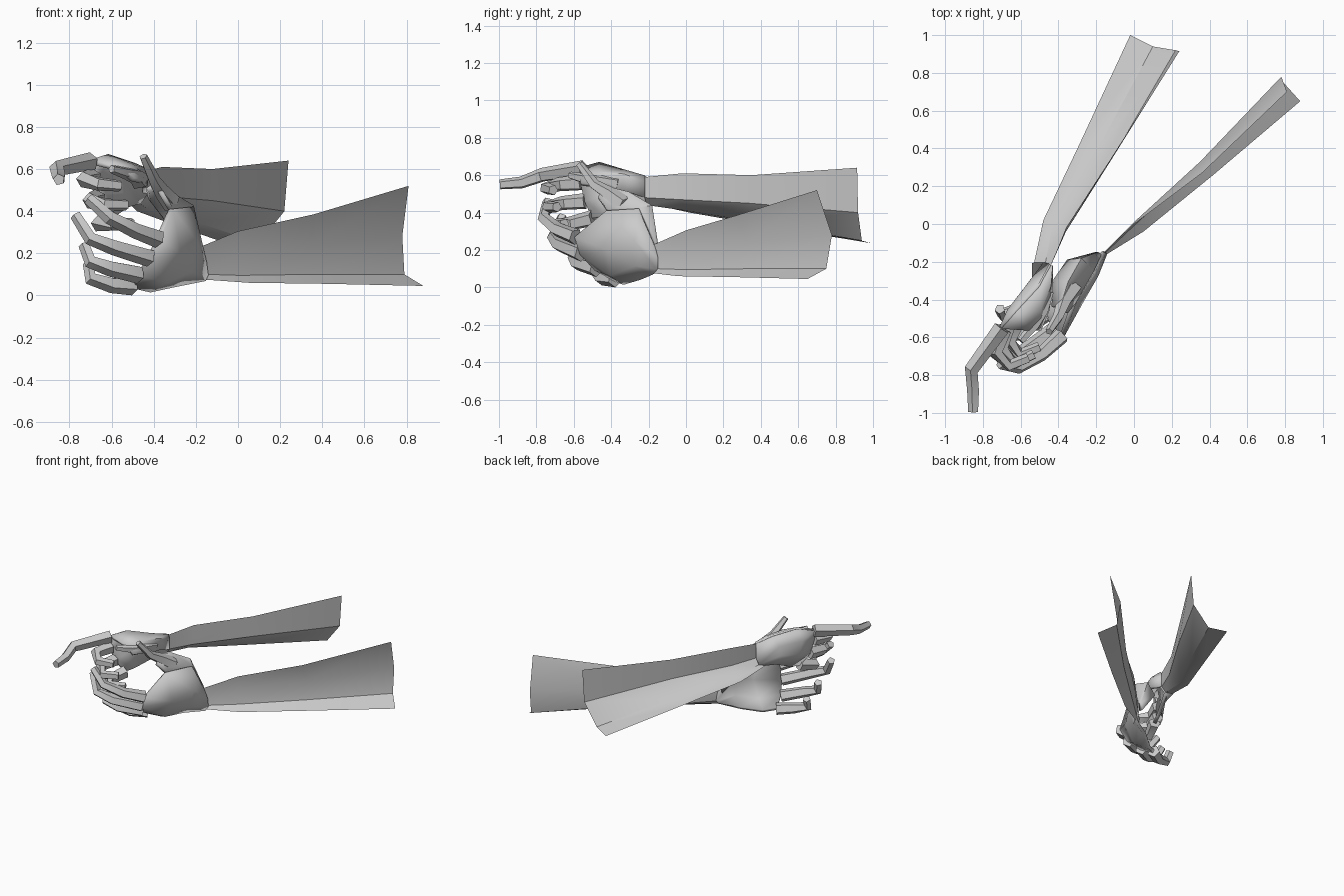
import bpy
import bmesh
from mathutils import Vector

cube = bpy.data.objects.get("Cube")
if cube:
    bpy.data.objects.remove(cube, do_unlink=True)

GREY = (0.6, 0.6, 0.6, 1.0)
grey = bpy.data.materials.new("plain grey")
grey.use_nodes = True
grey.diffuse_color = GREY
for node in grey.node_tree.nodes:
    if node.type == 'BSDF_PRINCIPLED':
        node.inputs["Base Color"].default_value = GREY


def finish(name, bm):
    """Turn a bmesh into a named, shaded object."""
    bmesh.ops.recalc_face_normals(bm, faces=bm.faces)
    mesh = bpy.data.meshes.new(name)
    bm.to_mesh(mesh)
    bm.free()
    mesh.materials.append(grey)
    obj = bpy.data.objects.new(name, mesh)
    bpy.context.collection.objects.link(obj)
    bpy.ops.object.select_all(action='DESELECT')
    bpy.context.view_layer.objects.active = obj
    obj.select_set(True)
    bpy.ops.object.shade_smooth_by_angle(angle=0.6)
    return obj


def sheet(name, rows, thickness=0.0):
    """Loft an open surface through rows of points."""
    bm = bmesh.new()
    grid = [[bm.verts.new(p) for p in row] for row in rows]
    for a, b in zip(grid, grid[1:]):
        for i in range(len(a) - 1):
            bm.faces.new((a[i], a[i + 1], b[i + 1], b[i]))
    obj = finish(name, bm)
    if thickness:
        solid = obj.modifiers.new("thickness", 'SOLIDIFY')
        solid.thickness = thickness
        solid.offset = 0


def digit(name, path, start, end, sides=5):
    """Tapered low-poly tube along a joint path."""
    pts = [Vector(p) for p in path]
    last = len(pts) - 1
    bm = bmesh.new()
    rings = []
    side = None
    for i, p in enumerate(pts):
        along = (pts[min(i + 1, last)] - pts[max(i - 1, 0)]).normalized()
        ref = side if side else along.orthogonal()
        side = (ref - along * ref.dot(along)).normalized()
        up = along.cross(side)
        radius = start + (end - start) * i / last
        ring = bmesh.ops.create_circle(bm, segments=sides, radius=radius)["verts"]
        for v in ring:
            v.co = p + side * v.co.x + up * v.co.y
        rings.append(ring)
    for a, b in zip(rings, rings[1:]):
        for i in range(sides):
            j = (i + 1) % sides
            bm.faces.new((a[i], a[j], b[j], b[i]))
    bm.faces.new(rings[0])
    bm.faces.new(rings[-1])
    finish(name, bm)


def build_arm(side, forearm, palm, fingers, web, thumb):
    """Forearm shell, palm lofted on from the wrist, then the digits."""
    sheet(side + "_forearm", forearm)
    sheet(side + "_palm", [forearm[0]] + palm, thickness=0.025)
    sheet(side + "_thumb_web", web, thickness=0.025)
    names = ("little", "ring", "middle", "index")
    for label, knuckle, joints in zip(names, palm[-1], fingers):
        digit(f"{side}_{label}_finger", [knuckle] + joints, 0.045, 0.028)
    digit(side + "_thumb", thumb, 0.05, 0.02)


# Left arm: every row runs from the lower flange to the upper edge
build_arm(
    "left",
    forearm=[
        [(-.16, -.17, .075), (-.15, -.15, .1), (-.16, -.15, .16), (-.18, -.17, .23)],
        [(.05, -.04, .06), (.01, 0, .095), (0, .01, .2), (0, 0, .305)],
        [(.42, .26, .055), (.36, .32, .1), (.35, .33, .24), (.36, .27, .385)],
        [(.88, .65, .045), (.79, .75, .1), (.78, .78, .28), (.81, .7, .52)],
    ],
    palm=[
        [(-.3, -.24, .05), (-.23, -.27, .12), (-.2, -.27, .25), (-.22, -.25, .42)],
        [(-.42, -.33, .025), (-.34, -.4, .07), (-.28, -.41, .2), (-.32, -.42, .41)],
        [(-.5, -.38, .045), (-.47, -.48, .1), (-.42, -.56, .18), (-.38, -.59, .27)],
    ],
    fingers=[
        [(-.6, -.45, .05), (-.7, -.48, .08), (-.71, -.45, .15)],
        [(-.61, -.58, .13), (-.7, -.6, .16), (-.73, -.56, .24)],
        [(-.59, -.68, .23), (-.7, -.71, .27), (-.77, -.66, .38)],
        [(-.49, -.69, .31), (-.61, -.76, .37), (-.71, -.74, .46)],
    ],
    web=[
        [(-.18, -.17, .23), (-.19, -.16, .22), (-.2, -.16, .17)],
        [(-.22, -.25, .42), (-.28, -.19, .43), (-.35, -.2, .36)],
        [(-.32, -.42, .41), (-.35, -.31, .5), (-.42, -.3, .45)],
        [(-.36, -.47, .48), (-.39, -.43, .53), (-.43, -.44, .5)],
    ],
    thumb=[(-.32, -.33, .44), (-.37, -.41, .5), (-.4, -.49, .55), (-.45, -.57, .66)],
)

# Right arm, resting above the left hand with the index finger extended
build_arm(
    "right",
    forearm=[
        [(-.53, -.21, .45), (-.47, -.21, .44), (-.44, -.22, .48), (-.44, -.22, .59)],
        [(-.48, .02, .4), (-.43, 0, .41), (-.36, -.04, .47), (-.36, -.02, .61)],
        [(-.29, .42, .33), (-.19, .4, .345), (-.12, .34, .45), (-.12, .35, .6)],
        [(-.02, 1, .235), (.1, .94, .25), (.22, .92, .4), (.24, .915, .64)],
    ],
    palm=[
        [(-.53, -.32, .42), (-.56, -.33, .49), (-.56, -.33, .56), (-.5, -.33, .62)],
        [(-.58, -.43, .38), (-.64, -.45, .48), (-.66, -.46, .58), (-.62, -.46, .66)],
        [(-.61, -.5, .37), (-.67, -.54, .46), (-.69, -.56, .56), (-.7, -.55, .635)],
    ],
    fingers=[
        [(-.66, -.62, .34), (-.6, -.69, .34), (-.5, -.65, .34)],
        [(-.7, -.66, .45), (-.63, -.74, .43), (-.53, -.69, .43)],
        [(-.73, -.68, .55), (-.66, -.75, .53), (-.56, -.71, .52)],
        [(-.86, -.77, .6), (-.85, -.88, .56), (-.85, -.995, .55)],
    ],
    web=[
        [(-.44, -.22, .59), (-.44, -.22, .56), (-.44, -.22, .48)],
        [(-.5, -.33, .62), (-.45, -.33, .6), (-.44, -.34, .52)],
        [(-.62, -.46, .66), (-.5, -.46, .61), (-.46, -.46, .54)],
        [(-.7, -.55, .635), (-.56, -.56, .6), (-.5, -.56, .55)],
    ],
    thumb=[(-.47, -.36, .55), (-.49, -.46, .57), (-.53, -.54, .58), (-.6, -.62, .6)],
)
